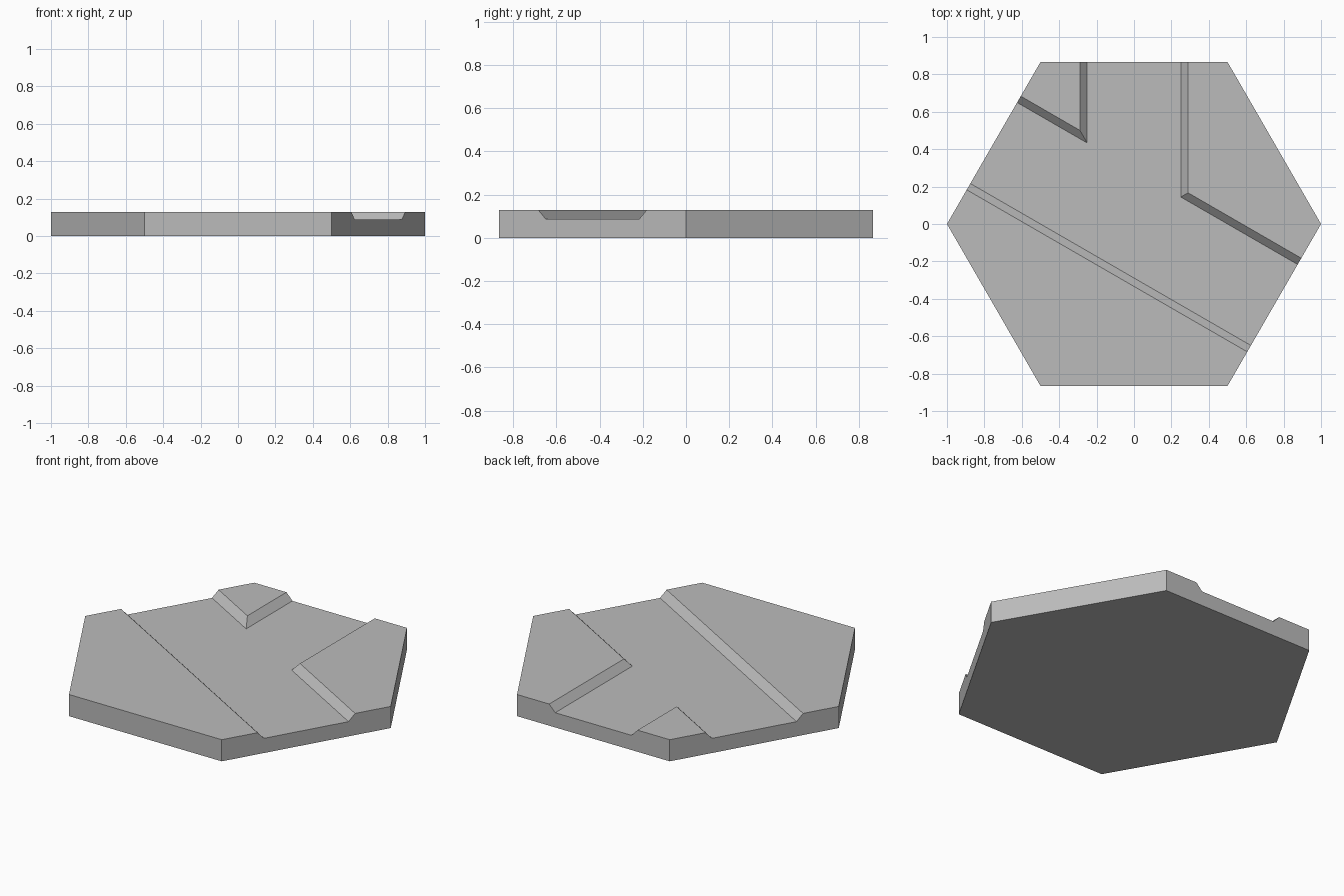
import bpy
import bmesh
from math import sin, cos, pi, sqrt
from mathutils import Vector

HEIGHT = 0.128        # full tile height
FLOOR = 0.087         # channel floor height
HALF_FLOOR = 0.25     # channel half width at the floor
HALF_TOP = 0.289      # channel half width at the banks' top

cube = bpy.data.objects.get("Cube")
if cube:
    bpy.data.objects.remove(cube, do_unlink=True)

grey = bpy.data.materials.new("stone grey")
grey.use_nodes = True
colour = (0.5, 0.5, 0.5, 1)
grey.diffuse_color = colour
grey.node_tree.nodes["Principled BSDF"].inputs["Base Color"].default_value = colour


def loft(name, low, low_z, high, high_z):
    """Closed solid between two outlines with the same number of points."""
    bm = bmesh.new()
    bottom = [bm.verts.new((p.x, p.y, low_z)) for p in low]
    top = [bm.verts.new((p.x, p.y, high_z)) for p in high]
    bm.faces.new(bottom)
    bm.faces.new(top)
    for i in range(len(low)):
        j = (i + 1) % len(low)
        bm.faces.new((bottom[i], bottom[j], top[j], top[i]))
    bmesh.ops.recalc_face_normals(bm, faces=bm.faces)
    mesh = bpy.data.meshes.new(name)
    bm.to_mesh(mesh)
    bm.free()
    mesh.materials.append(grey)
    obj = bpy.data.objects.new(name, mesh)
    bpy.context.collection.objects.link(obj)
    return obj


def channel(w):
    """Straight channel across the tile with a branch to the back edge."""
    along = Vector((cos(pi / 6), -sin(pi / 6)))
    across = Vector((sin(pi / 6), cos(pi / 6)))
    reach = along * 2
    return [across * w - reach, -across * w - reach,
            -across * w + reach, across * w + reach,
            Vector((w, w / sqrt(3))), Vector((w, 2)),
            Vector((-w, 2)), Vector((-w, w * sqrt(3)))]


# Hexagonal tile
hexagon = [Vector((cos(k * pi / 3), sin(k * pi / 3))) for k in range(6)]
tile = loft("hexagon_tile", hexagon, 0, hexagon, HEIGHT)

# Cutter with sloping banks, continued above the tile at the same slope
cutter = loft("channel_cutter", channel(HALF_FLOOR), FLOOR,
              channel(2 * HALF_TOP - HALF_FLOOR), 2 * HEIGHT - FLOOR)
cutter.hide_render = True
cutter.hide_viewport = True

# Carve the channel and keep the result as plain mesh
carve = tile.modifiers.new("carve_channel", 'BOOLEAN')
carve.operation = 'DIFFERENCE'
carve.solver = 'EXACT'
carve.object = cutter
bpy.context.view_layer.objects.active = tile
bpy.ops.object.modifier_apply(modifier=carve.name)
bpy.data.objects.remove(cutter, do_unlink=True)
